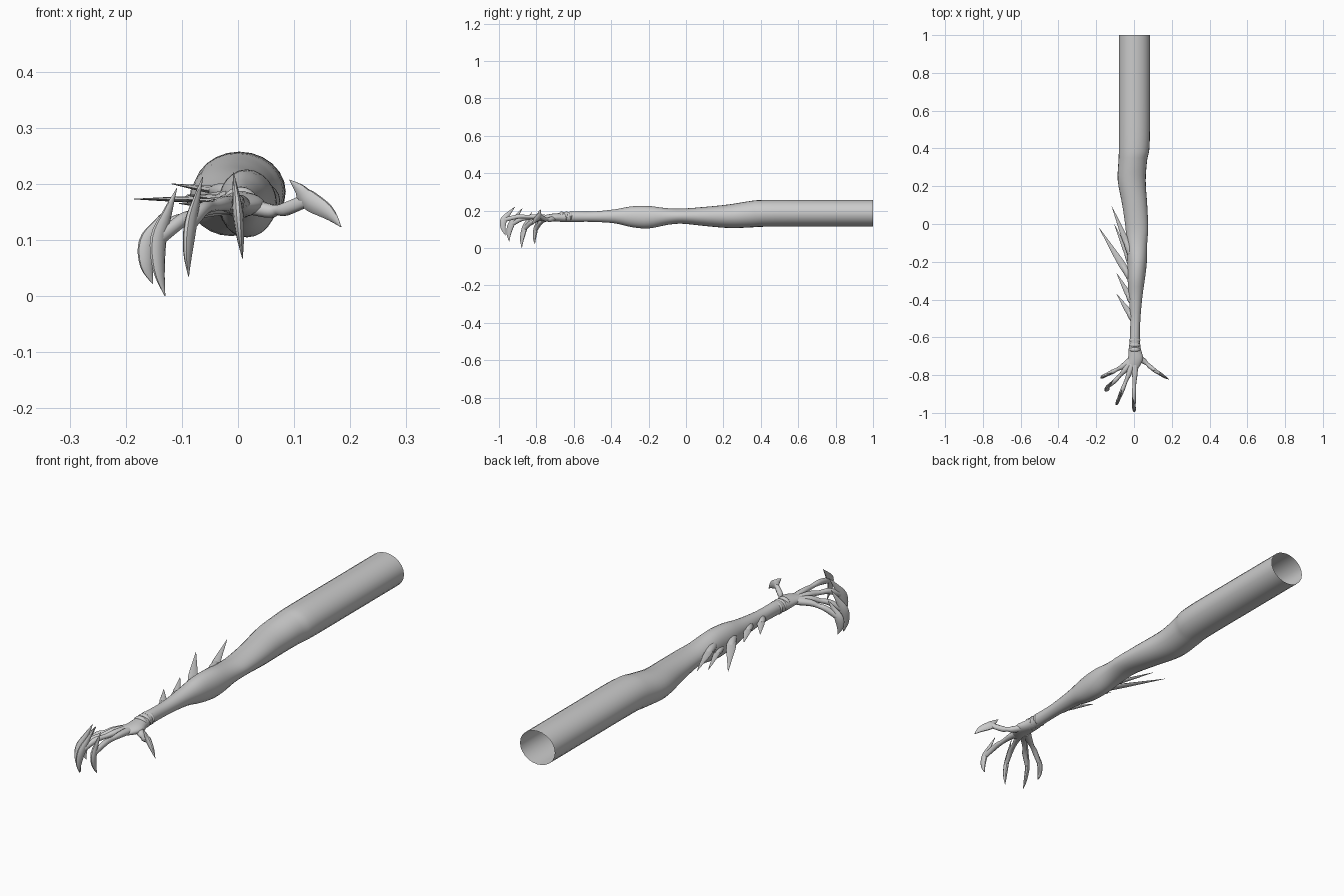
import bpy, bmesh, math
from mathutils import Vector

if "Cube" in bpy.data.objects:
    bpy.data.objects.remove(bpy.data.objects["Cube"])

skin = bpy.data.materials.new("grey_skin")
skin.diffuse_color = (0.6, 0.6, 0.6, 1)
skin.use_nodes = True
skin.node_tree.nodes["Principled BSDF"].inputs["Base Color"].default_value = skin.diffuse_color


def spline(rows, steps):
    """Catmull-Rom interpolation through rows of numbers."""
    out = []
    for i in range(len(rows) - 1):
        p0, p1 = rows[max(i - 1, 0)], rows[i]
        p2, p3 = rows[i + 1], rows[min(i + 2, len(rows) - 1)]
        for s in range(steps):
            t = s / steps
            out.append([0.5 * (2 * b + (c - a) * t + (2 * a - 5 * b + 4 * c - d) * t * t
                               + (3 * b - a - 3 * c + d) * t ** 3)
                        for a, b, c, d in zip(p0, p1, p2, p3)])
    out.append(list(rows[-1]))
    return out


def tube(name, rows, side, sides=10, steps=4, cap_start=True, angle=50):
    """Loft ellipses along rows of (x, y, z, half width along side, half depth)."""
    rows = spline(rows, steps)
    side = Vector(side).normalized()
    pts = [Vector(r[:3]) for r in rows]
    bm = bmesh.new()
    rings = []
    for i, r in enumerate(rows):
        tan = (pts[min(i + 1, len(pts) - 1)] - pts[max(i - 1, 0)]).normalized()
        dep = tan.cross(side).normalized()
        w, d = max(r[3], 0.0006), max(r[4], 0.0006)
        rings.append([bm.verts.new(pts[i] + side * w * math.cos(a) + dep * d * math.sin(a))
                      for a in (2 * math.pi * k / sides for k in range(sides))])
    for a, b in zip(rings, rings[1:]):
        for k in range(sides):
            n = (k + 1) % sides
            bm.faces.new((a[k], a[n], b[n], b[k]))
    if cap_start:
        bm.faces.new(rings[0])
    bm.faces.new(rings[-1])
    bmesh.ops.recalc_face_normals(bm, faces=bm.faces)
    me = bpy.data.meshes.new(name)
    bm.to_mesh(me)
    bm.free()
    me.materials.append(skin)
    ob = bpy.data.objects.new(name, me)
    bpy.context.collection.objects.link(ob)
    bpy.context.view_layer.objects.active = ob
    ob.select_set(True)
    bpy.ops.object.shade_smooth_by_angle(angle=math.radians(angle))
    ob.select_set(False)
    return ob


# Arm: y, left, right, bottom, top; open at the shoulder end
profile = [
    (1.0, -.08, .085, .115, .257), (.7, -.08, .085, .115, .257),
    (.42, -.08, .083, .114, .257), (.34, -.082, .07, .110, .250),
    (.23, -.086, .062, .107, .233), (.10, -.062, .070, .118, .220),
    (-.02, -.045, .075, .130, .211), (-.10, -.040, .070, .124, .213),
    (-.20, -.035, .068, .105, .225), (-.29, -.034, .058, .112, .223),
    (-.38, -.028, .045, .132, .207), (-.50, -.020, .034, .140, .195),
    (-.61, -.022, .031, .140, .195), (-.66, -.028, .036, .140, .188),
    (-.71, -.031, .048, .143, .184), (-.75, -.035, .032, .147, .177),
    (-.785, -.018, .006, .155, .168)]
tube("arm", [((l + r) / 2, y, (b + t) / 2, (r - l) / 2, (t - b) / 2)
             for y, l, r, b, t in profile],
     (1, 0, 0), sides=24, cap_start=False)

# Wrist wrinkles: thin raised bands
for i, y in enumerate((-.615, -.64, -.665)):
    tube(f"wrist_wrinkle_{i}", [(.004, y + .006, .166, .026, .024),
                                (.004, y, .167, .031, .028),
                                (.004, y - .006, .166, .026, .024)], (1, 0, 0), sides=20)

# Digits: root, knuckle, joint, claw bulge, claw spur, claw tip
digits = {
    "index": ((.004, -.73, .162), (.004, -.80, .168), (.0, -.90, .168), (.0, -.975, .15),
              (-.008, -.915, .22), (.008, -.965, .067)),
    "middle": ((-.01, -.73, .162), (-.026, -.79, .165), (-.062, -.88, .155), (-.085, -.935, .125),
               (-.063, -.875, .212), (-.088, -.945, .035)),
    "ring": ((-.018, -.73, .161), (-.05, -.775, .158), (-.10, -.83, .135), (-.142, -.865, .10),
             (-.109, -.825, .192), (-.130, -.878, .0)),
    "little": ((-.02, -.725, .160), (-.062, -.755, .152), (-.115, -.783, .13), (-.16, -.805, .095),
               (-.118, -.79, .165), (-.152, -.808, .022)),
    "thumb": ((.015, -.70, .162), (.055, -.728, .152), (.085, -.755, .155), (.125, -.785, .172),
              (.092, -.775, .207), (.184, -.822, .123)),
}
for name, (root, knuckle, joint, bulge, spur, tip) in digits.items():
    d = Vector(bulge) - Vector(knuckle)
    across = (-d.y, d.x, 0)
    mid = [(a + b) / 2 for a, b in zip(knuckle, joint)]
    tube(name + "_digit", [(*root, .020, .015), (*knuckle, .014, .013), (*mid, .0095, .0095),
                           (*joint, .0115, .012), (*bulge, .008, .012)], across)
    # Crescent claw: upper spur, thick middle, long hooked tip
    up = [a * .5 + b * .5 for a, b in zip(spur, bulge)]
    low = [a * .5 + b * .5 for a, b in zip(bulge, tip)]
    out = d.normalized() * .008
    up = Vector(up) + out * .3
    low = Vector(low) + out
    tube(name + "_claw", [(*spur, .0006, .0006), (*up, .006, .011), (*bulge, .0095, .0185),
                          (*low, .007, .0135), (*tip, .0006, .0006)], across)

# Forearm spines: flat blades sweeping back and outward
spines = [((-.015, -.16, .185), (-.118, .095, .200), .016),
          ((-.015, -.21, .160), (-.105, .0, .165), .013),
          ((-.010, -.30, .172), (-.185, -.02, .173), .019),
          ((-.010, -.41, .172), (-.092, -.26, .180), .015),
          ((-.005, -.50, .168), (-.092, -.37, .172), .015)]
for i, (base, tip, w) in enumerate(spines):
    b, t = Vector(base), Vector(tip)
    d = t - b
    tube(f"forearm_spine_{i}", [(*b, w * .7, .009), (*(b + d * .3), w, .007),
                                (*(b + d * .65), w * .55, .004), (*t, .0006, .0006)],
         (-d.y, d.x, 0), sides=8, steps=3)
    # Fleshy socket at the foot of each spine
    tube(f"spine_socket_{i}", [(*(b - d * .12), .004, .004), (*b, .018, .016),
                               (*(b + d * .18), .017, .013), (*(b + d * .3), .010, .007)],
         (-d.y, d.x, 0), sides=10, steps=3)
